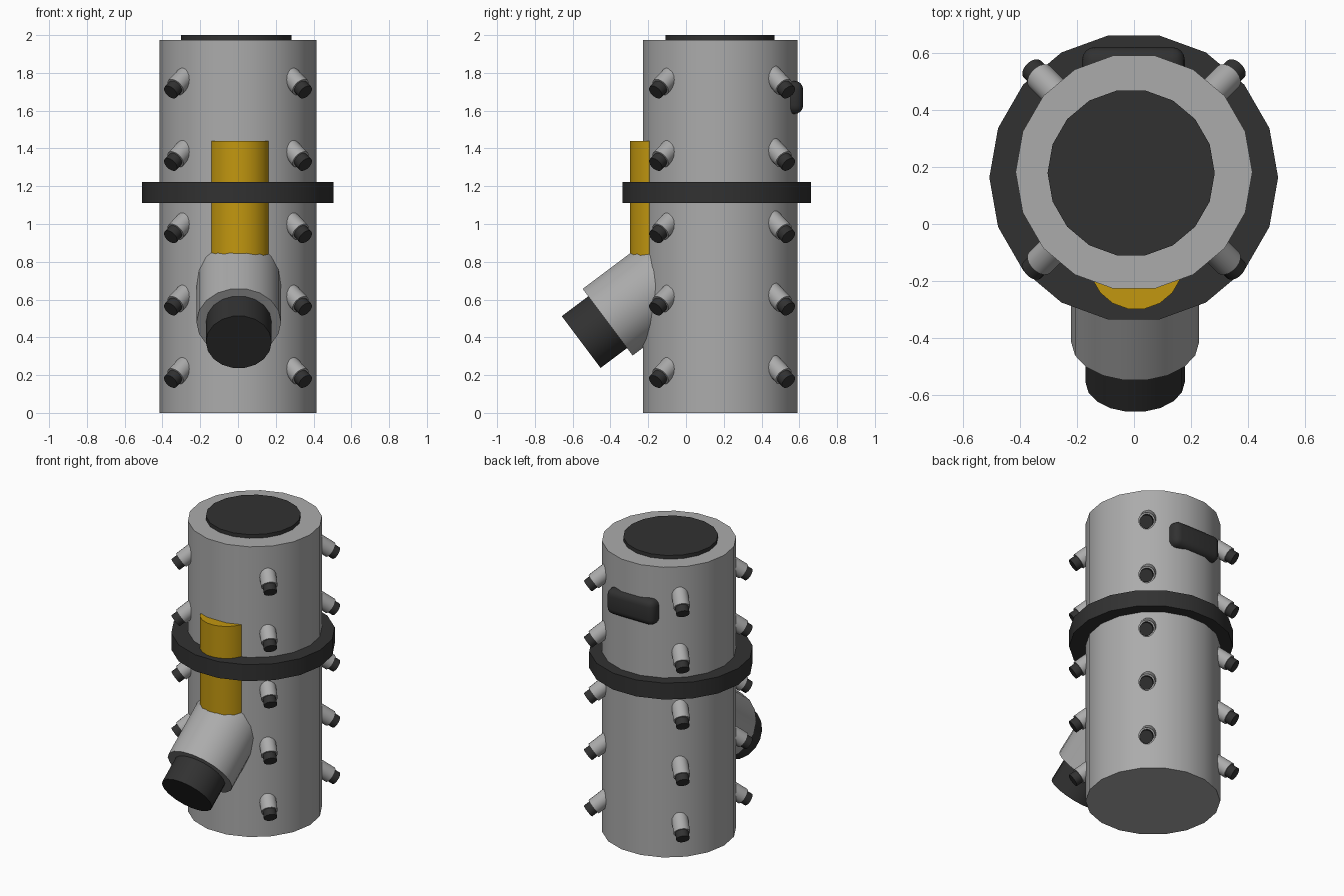
import bpy, bmesh, math
from mathutils import Vector, Matrix

if "Cube" in bpy.data.objects:
    bpy.data.objects.remove(bpy.data.objects["Cube"])


def material(name, rgb):
    m = bpy.data.materials.new(name)
    m.diffuse_color = (*rgb, 1)
    m.use_nodes = True
    m.node_tree.nodes["Principled BSDF"].inputs["Base Color"].default_value = m.diffuse_color
    return m


GREY = material("mid_grey", (0.41, 0.41, 0.41))
DARK = material("dark_grey", (0.031, 0.031, 0.031))
YELLOW = material("yellow", (0.54, 0.31, 0.005))


def finish(bm, name, mat):
    mesh = bpy.data.meshes.new(name)
    bm.to_mesh(mesh)
    bm.free()
    ob = bpy.data.objects.new(name, mesh)
    bpy.context.collection.objects.link(ob)
    mesh.materials.append(mat)
    bpy.ops.object.select_all(action='DESELECT')
    ob.select_set(True)
    bpy.context.view_layer.objects.active = ob
    bpy.ops.object.shade_smooth_by_angle(angle=math.radians(32))
    return ob


def rod(name, a, b, r, mat=GREY, n=18):
    """Closed cylinder between two points."""
    a, b = Vector(a), Vector(b)
    d = b - a
    if abs(d.x) < 1e-6 and abs(d.y) < 1e-6:
        turn = Matrix.Identity(4)
    else:
        turn = d.to_track_quat('Z', 'Y').to_matrix().to_4x4()
    m = Matrix.Translation((a + b) / 2) @ turn @ Matrix.Rotation(math.pi / 2, 4, 'Z')
    bm = bmesh.new()
    bmesh.ops.create_cone(bm, cap_ends=True, segments=n, radius1=r, radius2=r,
                          depth=d.length, matrix=m)
    return finish(bm, name, mat)


CY = 0.182

# main barrel, lid and collar
rod("barrel", (0, CY, 0), (0, CY, 1.975), 0.415)
rod("lid", (-0.01, CY - 0.003, 1.9), (-0.01, CY - 0.003, 2.0), 0.293, DARK)
rod("collar", (-0.001, 0.163, 1.11), (-0.001, 0.163, 1.222), 0.506, DARK)

# yellow front strip, half sunk in the barrel
rod("front_strip", (0.008, -0.135, 0.6), (0.008, -0.135, 1.44), 0.165, YELLOW)

# angled outlet pipe and its dark mouth
axis = Vector((0, -0.8, -0.6))
end = Vector((0.004, -0.415, 0.48))
rod("outlet_pipe", end - axis * 0.42, end, 0.224)
rod("outlet_mouth", end - axis * 0.03, end + axis * 0.175, 0.174, DARK)

# five rows of four downward nozzles
for row in range(5):
    z = 0.166 + row * 0.383
    for k in range(4):
        t = math.radians(45 + 90 * k)
        out = Vector((math.cos(t), math.sin(t), 0))
        d = out * 0.8 + Vector((0, 0, -0.6))
        shift = 0.004 if out.y > 0 else 0.014
        tip = Vector((0, CY + shift, z)) + out * 0.505
        rod(f"nozzle_{row}_{k}", tip - d * 0.2, tip - d * 0.045, 0.052)
        rod(f"nozzle_tip_{row}_{k}", tip - d * 0.06, tip, 0.042, DARK)

# rounded pad on the back
bm = bmesh.new()
bmesh.ops.create_cube(bm, size=1, matrix=Matrix.Translation((-0.002, 0.54, 1.67))
                      @ Matrix.Diagonal((0.36, 0.16, 0.175, 1)))
bmesh.ops.bevel(bm, geom=bm.edges[:], offset=0.045, segments=4, profile=0.5, affect='EDGES')
finish(bm, "back_pad", DARK)
